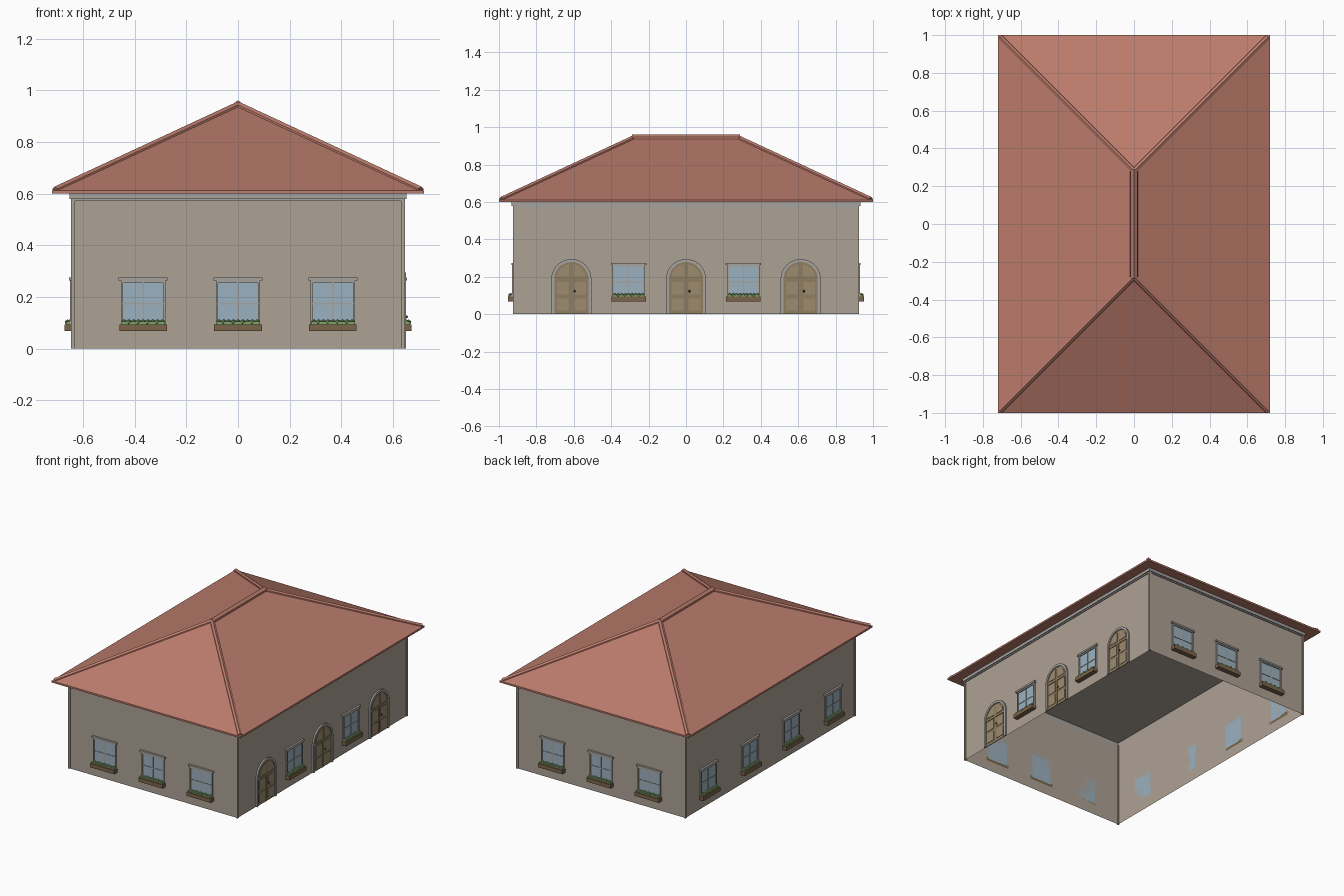
import bpy, bmesh, math
from mathutils import Vector, Matrix

if "Cube" in bpy.data.objects:
    bpy.data.objects.remove(bpy.data.objects["Cube"])

def mat(name, r, g, b):
    m = bpy.data.materials.new(name)
    m.diffuse_color = (r, g, b, 1)
    m.use_nodes = True
    m.node_tree.nodes["Principled BSDF"].inputs["Base Color"].default_value = m.diffuse_color
    return m

PLASTER = mat("plaster", .42, .36, .30)
TILE = mat("roof_tile", .50, .20, .15)
STONE = mat("stone_trim", .38, .37, .35)
WOOD = mat("door_wood", .28, .21, .12)
PANEL = mat("door_panel", .34, .26, .16)
GLASS = mat("glass", .33, .44, .52)
BOXWOOD = mat("planter_wood", .20, .13, .07)
LEAF = mat("leaves", .22, .36, .14)
IRON = mat("iron", .05, .04, .04)

def mesh(bm, name, m):
    bmesh.ops.recalc_face_normals(bm, faces=bm.faces)
    me = bpy.data.meshes.new(name)
    bm.to_mesh(me)
    bm.free()
    me.materials.append(m)
    return me

def place(me, name, mtx=Matrix()):
    o = bpy.data.objects.new(name, me)
    o.matrix_world = mtx
    bpy.context.collection.objects.link(o)
    return o

def add_box(bm, x0, x1, y0, y1, z0, z1):
    s = Matrix.Diagonal((x1 - x0, y1 - y0, z1 - z0, 1))
    t = Matrix.Translation(((x0 + x1) / 2, (y0 + y1) / 2, (z0 + z1) / 2))
    bmesh.ops.create_cube(bm, size=1, matrix=t @ s)

def boxes(name, m, *dims):
    bm = bmesh.new()
    for d in dims:
        add_box(bm, *d)
    return mesh(bm, name, m)

def prism(bm, pts, y0, y1):
    """Extrude an x/z outline from y0 to y1."""
    f = bm.faces.new([bm.verts.new((x, y0, z)) for x, z in pts])
    r = bmesh.ops.extrude_face_region(bm, geom=[f])
    bmesh.ops.translate(bm, vec=(0, y1 - y0, 0),
                        verts=[v for v in r["geom"] if isinstance(v, bmesh.types.BMVert)])

WX, WY, EAVE = .64, .92, .60

# walls: shell with ceiling, open underneath
bm = bmesh.new()
add_box(bm, -WX, WX, -WY, WY, 0, EAVE)
bmesh.ops.delete(bm, geom=[f for f in bm.faces if f.calc_center_median().z < .01], context="FACES")
place(mesh(bm, "walls", PLASTER), "walls")

# corner posts
post = boxes("corner_post", PLASTER, (-.008, .006, -.008, .006, 0, .58))
for sx in (-1, 1):
    for sy in (-1, 1):
        place(post, "corner_post", Matrix.Translation((sx * WX, sy * WY, 0)) @ Matrix.Diagonal((sx, sy, 1, 1)))

# cornice: four strips in two steps
def ring(name, out, z0, z1):
    X, Y = WX + out, WY + out
    return boxes(name, STONE, (-X, X, -Y, -WY, z0, z1), (-X, X, WY, Y, z0, z1),
                 (-X, -WX, -WY, WY, z0, z1), (WX, X, -WY, WY, z0, z1))
place(ring("cornice_lower", .006, .572, .58), "cornice_lower")
place(ring("cornice_upper", .012, .58, EAVE), "cornice_upper")

# hipped roof
RX, RY, RIDGE, E1, TOP = .72, 1.0, .28, .612, .945
bm = bmesh.new()
corners = [(-RX, -RY), (RX, -RY), (RX, RY), (-RX, RY)]
lo = [bm.verts.new((x, y, EAVE)) for x, y in corners]
hi = [bm.verts.new((x, y, E1)) for x, y in corners]
a, b = bm.verts.new((0, -RIDGE, TOP)), bm.verts.new((0, RIDGE, TOP))
bm.faces.new(lo)
for i in range(4):
    j = (i + 1) % 4
    bm.faces.new((lo[i], lo[j], hi[j], hi[i]))
for f in ((hi[0], hi[1], a), (hi[1], hi[2], b, a), (hi[2], hi[3], b), (hi[3], hi[0], a, b)):
    bm.faces.new(f)
place(mesh(bm, "roof", TILE), "roof")

# ridge and hip caps
def cap(name, p, q, w, h):
    p, q = Vector(p), Vector(q)
    d = (q - p).normalized()
    s = d.cross(Vector((0, 0, 1))).normalized()
    u = s.cross(d)
    prof = [s * w - u * .008, s * w * .9 + u * .003, u * h, -s * w * .9 + u * .003, -s * w - u * .008]
    bm = bmesh.new()
    r0, r1 = [[bm.verts.new(e + k) for k in prof] for e in (p, q)]
    bm.faces.new(r0)
    bm.faces.new(r1)
    for i in range(5):
        j = (i + 1) % 5
        bm.faces.new((r0[i], r0[j], r1[j], r1[i]))
    place(mesh(bm, name, TILE), name)
cap("ridge_cap", (0, -RIDGE - .008, TOP), (0, RIDGE + .008, TOP), .02, .017)
for sx in (-1, 1):
    for sy in (-1, 1):
        cap("hip_cap", (sx * (RX - .012), sy * (RY - .012), E1 + .004), (0, sy * RIDGE, TOP), .015, .012)

# window parts, facing -y with the wall at y = 0
window = [
    boxes("window_frame", STONE, (-.086, -.077, -.01, 0, .08, .263), (.077, .086, -.01, 0, .08, .263),
          (-.077, .077, -.01, 0, .254, .263)),
    boxes("window_bars", STONE, (-.003, .003, -.007, 0, .09, .254), (-.077, .077, -.007, 0, .171, .177)),
    boxes("window_glass", GLASS, (-.077, .077, -.004, 0, .085, .254)),
    boxes("window_lintel", STONE, (-.095, .095, -.014, 0, .263, .275)),
    boxes("planter", BOXWOOD, (-.092, .092, -.033, 0, .068, .094)),
]
bm = bmesh.new()
add_box(bm, -.085, .085, -.027, -.003, .09, .104)
for i in range(9):
    bmesh.ops.create_icosphere(bm, subdivisions=1, radius=.011, matrix=Matrix.Translation(
        (-.074 + i * .0185, -.016 + .004 * (-1) ** i, .102)))
window.append(mesh(bm, "planter_leaves", LEAF))

# door parts
def arch(r, spring, n=20):
    return [(r * math.cos(math.pi * i / n), spring + r * math.sin(math.pi * i / n)) for i in range(n + 1)]
SPRING = .188
bm = bmesh.new()
out = [(.107, 0)] + arch(.107, SPRING) + [(-.107, 0)]
inn = [(.091, 0)] + arch(.091, SPRING) + [(-.091, 0)]
prism(bm, out + inn[::-1], -.011, 0)
frame = mesh(bm, "door_surround", STONE)
bm = bmesh.new()
prism(bm, inn, -.004, 0)
leaf = mesh(bm, "door_leaves", WOOD)
bm = bmesh.new()
for s in (-1, 1):
    x0, x1 = sorted((s * .014, s * .078))
    add_box(bm, x0, x1, -.007, 0, .02, .085)
    add_box(bm, x0, x1, -.007, 0, .105, .172)
    prism(bm, [(s * .012, .2)] + [(s * x, z) for x, z in arch(.078, .19) if x > .012 and z > .2]
          + [(s * .012, .267)], -.007, 0)
panels = mesh(bm, "door_panels", PANEL)
rail = boxes("door_rail", WOOD, (-.091, .091, -.008, 0, .18, .19), (-.003, .003, -.008, 0, 0, .18))
bm = bmesh.new()
bmesh.ops.create_uvsphere(bm, u_segments=10, v_segments=6, radius=.006,
                          matrix=Matrix.Translation((.018, -.012, .123)))
add_box(bm, .016, .020, -.01, 0, .121, .125)
knob = mesh(bm, "door_knob", IRON)
door = [frame, leaf, panels, rail, knob]

# openings along each wall: turn angle, wall distance, window and door positions
front_row = (-.3675, 0, .3675)
sides = [(0, WY, front_row, ()), (180, WY, front_row, ()),
         (90, WX, (-.307, .307), (-.613, 0, .613)),
         (-90, WX, (-.677, -.226, .226, .677), ())]
for ang, dist, wins, doors in sides:
    for parts, spots in ((window, wins), (door, doors)):
        for u in spots:
            m = Matrix.Rotation(math.radians(ang), 4, "Z") @ Matrix.Translation((u, -dist, 0))
            for me in parts:
                place(me, me.name, m)
